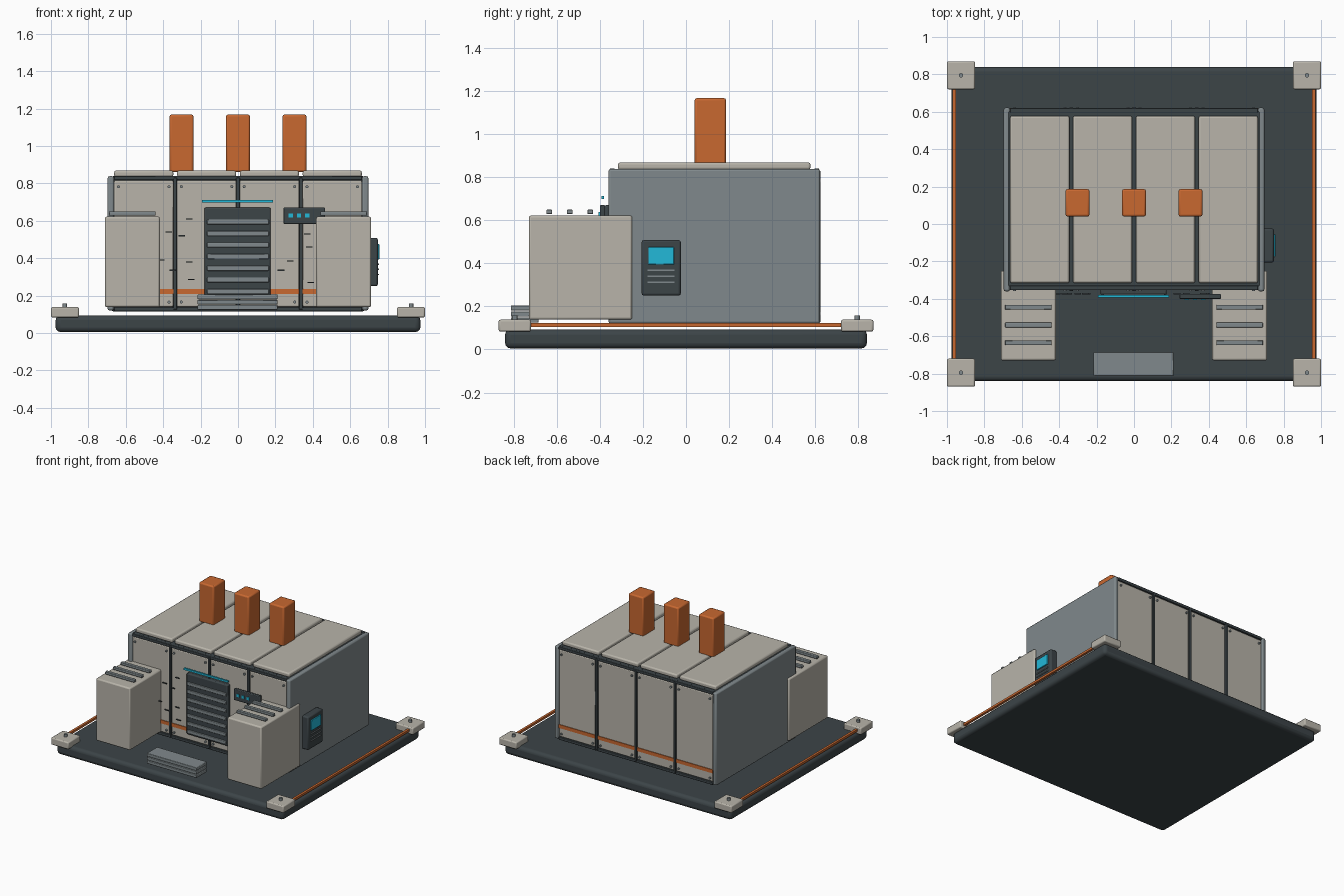
import bpy

COLORS = {
    "dark": (0.045, 0.058, 0.064, 1), "beige": (0.48, 0.456, 0.40, 1),
    "steel": (0.216, 0.25, 0.262, 1), "orange": (0.578, 0.138, 0.03, 1),
    "cyan": (0.016, 0.48, 0.686, 1)}
MATS = {}
for key, col in COLORS.items():
    MATS[key] = bpy.data.materials.new(key)
    MATS[key].diffuse_color = col


def finish(ob, name, color, bevel, segments=2):
    ob.name = name
    ob.data.materials.append(MATS[color])
    if bevel:
        m = ob.modifiers.new("Bevel", "BEVEL")
        m.width = bevel
        m.segments = segments
        bpy.ops.object.shade_smooth_by_angle()
    return ob


def box(name, x, y, z, color, bevel=0.0, segments=2):
    """Box from (min, max) ranges on each axis."""
    bpy.ops.mesh.primitive_cube_add(size=1, location=[sum(r) / 2 for r in (x, y, z)])
    ob = bpy.context.object
    ob.scale = [r[1] - r[0] for r in (x, y, z)]
    bpy.ops.object.transform_apply(location=False, rotation=False, scale=True)
    return finish(ob, name, color, bevel, segments)


def bolt(name, loc, r, depth, rot=(0, 0, 0)):
    bpy.ops.mesh.primitive_cylinder_add(vertices=12, radius=r, depth=depth, location=loc, rotation=rot)
    return finish(bpy.context.object, name, "steel", 0)


def span(c, w):
    return (c - w / 2, c + w / 2)


# Base slab, corner pads and orange edge strips
box("base_slab", (-0.975, 0.975), (-0.84, 0.84), (0.005, 0.093), "dark", 0.025, 3)
for sx in (-1, 1):
    for sy in (-1, 1):
        box("corner_pad", span(sx * 0.925, 0.15), span(sy * 0.795, 0.15), (0.083, 0.138), "beige", 0.008)
        bolt("pad_bolt", (sx * 0.925, sy * 0.795, 0.147), 0.012, 0.022)
    box("base_strip", span(sx * 0.962, 0.018), (-0.72, 0.72), (0.105, 0.122), "orange")

# Building core and side walls
box("body_core", (-0.675, 0.675), (-0.335, 0.605), (0.116, 0.838), "dark", 0.008)
for sx in (-1, 1):
    box("side_wall", span(sx * 0.68, 0.034), (-0.36, 0.622), (0.12, 0.838), "steel", 0.01)

# Wall panels, roof panels and trim strips
for i in range(4):
    cx = (i - 1.5) * 0.336
    px = span(cx, 0.316)
    box("roof_panel", px, (-0.316, 0.578), (0.834, 0.868), "beige", 0.01)
    for name, face, s in (("front", -0.345, -1), ("back", 0.61, 1)):
        box(name + "_panel", px, span(face - s * 0.008, 0.024), (0.14, 0.815), "beige", 0.006)
        box(name + "_strip", px, span(face + s * 0.005, 0.008), (0.208, 0.235), "orange")
        for dx in (-0.135, 0.135):
            for z in (0.165, 0.782):
                bolt("panel_bolt", (cx + dx, face + s * 0.008, z), 0.008, 0.012, (1.5708, 0, 0))

# Dark ribs between panels and rails along the eaves and sill
for x in (-0.336, 0, 0.336):
    for name, y in (("front_rib", -0.346), ("back_rib", 0.611)):
        box(name, span(x, 0.02), span(y, 0.026), (0.125, 0.83), "dark", 0.004)
for y in (-0.342, 0.607):
    for z in ((0.116, 0.138), (0.818, 0.84)):
        box("wall_rail", (-0.663, 0.663), span(y, 0.024), z, "dark", 0.004)

# Chimney blocks
for x in (-0.302, 0, 0.302):
    box("chimney", span(x, 0.128), (0.04, 0.186), (0.86, 1.167), "orange", 0.01)

# Front side cabinets with top vents
for sx in (-1, 1):
    cx = sx * 0.565
    box("cabinet", span(cx, 0.294), (-0.73, -0.25), (0.138, 0.622), "beige", 0.01)
    for y in (-0.445, -0.54, -0.635):
        box("cabinet_vent", span(cx, 0.25), span(y, 0.026), (0.628, 0.649), "steel", 0.004)

# Shutter door with slats and light bar
box("shutter_door", (-0.18, 0.175), (-0.378, -0.34), (0.195, 0.67), "dark", 0.008)
for i in range(7):
    box("shutter_slat", (-0.165, 0.165), (-0.386, -0.37), span(0.222 + i * 0.062, 0.027), "steel", 0.004)
box("light_bar", (-0.193, 0.188), (-0.393, -0.38), (0.698, 0.712), "cyan")

# Status plate with indicator lights
box("status_plate", (0.242, 0.466), (-0.4, -0.375), (0.583, 0.67), "dark", 0.005)
for x in (0.282, 0.326, 0.37):
    box("status_light", span(x, 0.022), (-0.406, -0.395), span(0.628, 0.022), "cyan")

# Small scuff marks on the front panels
for x, z in ((-0.26, 0.61), (-0.37, 0.54), (-0.3, 0.52), (-0.41, 0.39), (-0.26, 0.38),
             (-0.35, 0.335), (-0.25, 0.285), (0.23, 0.335), (0.28, 0.385), (0.37, 0.53), (0.38, 0.46), (0.39, 0.27)):
    box("wall_mark", span(x, 0.035), (-0.378, -0.37), span(z, 0.006), "dark")

# Front steps
for i in range(3):
    z = 0.124 + i * 0.028
    box("step", (-0.216, 0.212), (-0.813, -0.685), (z, z + 0.025), "steel", 0.004)

# Control panel on the right wall
box("control_panel", (0.69, 0.748), (-0.206, -0.024), (0.25, 0.508), "dark", 0.01)
box("control_screen", (0.74, 0.756), (-0.175, -0.056), (0.394, 0.475), "cyan", 0.003)
for z in (0.313, 0.34, 0.367):
    box("control_line", (0.742, 0.754), (-0.178, -0.054), span(z, 0.007), "steel")
